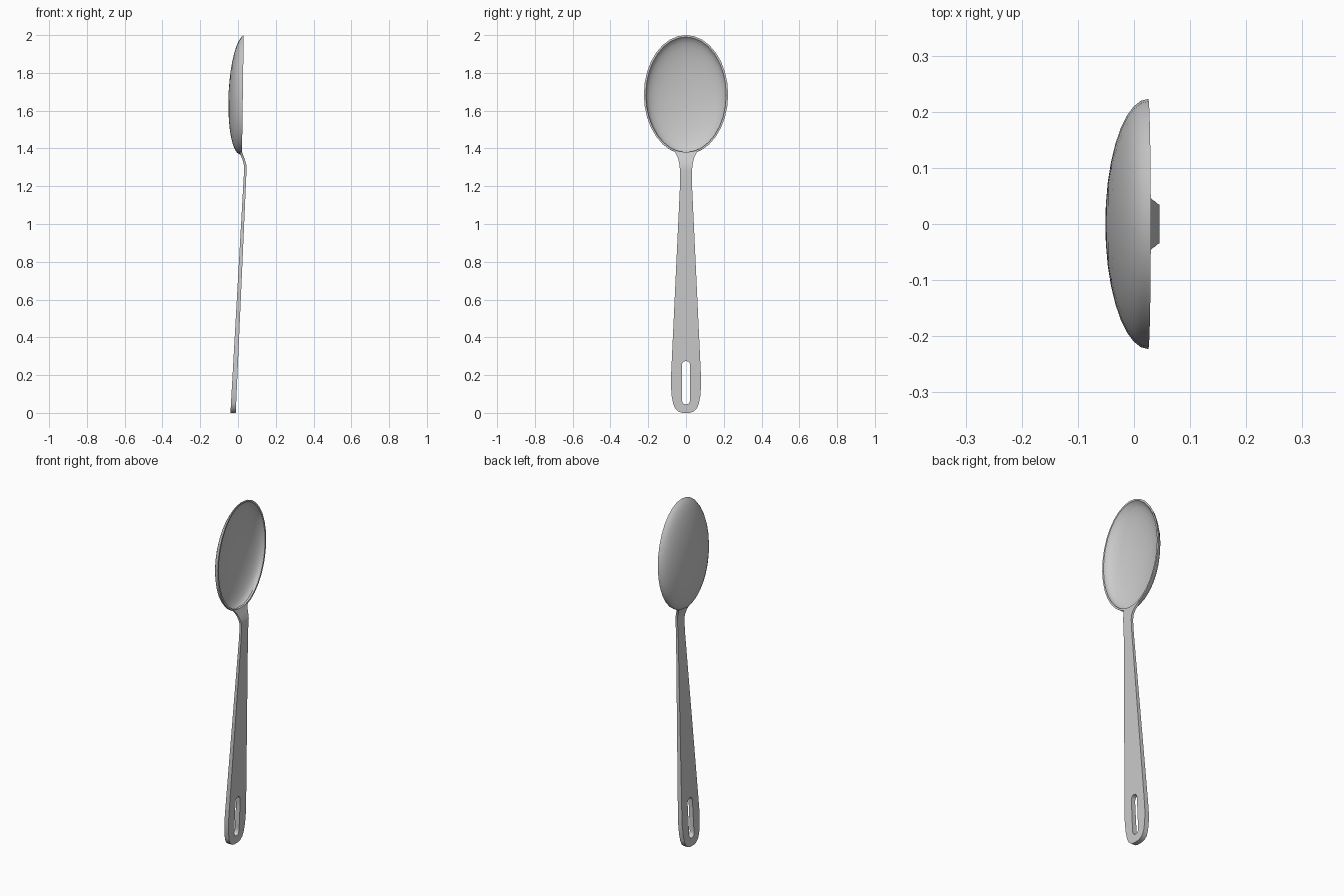
import bpy
import bmesh
from math import sin, cos, pi, radians

cube = bpy.data.objects.get("Cube")
if cube:
    bpy.data.objects.remove(cube)

metal = bpy.data.materials.new("brushed_grey_metal")
metal.use_nodes = True
GREY = (0.6, 0.6, 0.6, 1)
metal.diffuse_color = GREY
metal.node_tree.nodes["Principled BSDF"].inputs["Base Color"].default_value = GREY


def interp(keys, z):
    """Piecewise linear value at z from (z, value) pairs."""
    if z <= keys[0][0]:
        return keys[0][1]
    for (za, va), (zb, vb) in zip(keys, keys[1:]):
        if z <= zb:
            return va + (vb - va) * (z - za) / (zb - za)
    return keys[-1][1]


def finish(bm, name, mirror=False):
    bmesh.ops.recalc_face_normals(bm, faces=bm.faces)
    mesh = bpy.data.meshes.new(name)
    bm.to_mesh(mesh)
    bm.free()
    mesh.materials.append(metal)
    obj = bpy.data.objects.new(name, mesh)
    bpy.context.collection.objects.link(obj)
    bpy.ops.object.select_all(action='DESELECT')
    obj.select_set(True)
    bpy.context.view_layer.objects.active = obj
    if mirror:
        mod = obj.modifiers.new("mirror", 'MIRROR')
        mod.use_axis = (False, True, False)
        mod.merge_threshold = 0.0005
        bpy.ops.object.modifier_apply(modifier=mod.name)
    bpy.ops.object.shade_smooth_by_angle(angle=radians(35))
    return obj


# Bowl: outer and inner shells lofted from oval rings, joined at the rim
SEGMENTS, RINGS = 32, 9
RIM_Z, HALF_Z, HALF_Y = 1.685, 0.315, 0.223


def bowl_ring(bm, t, wall, depth):
    ring = []
    for i in range(SEGMENTS):
        a = 2 * pi * i / SEGMENTS
        y = (HALF_Y - wall) * cos(t) * cos(a)
        z = RIM_Z - 0.035 * sin(t) + (HALF_Z - wall) * cos(t) * sin(a)
        rim_x = 0.0255 + 0.0045 * (z - RIM_Z) / HALF_Z
        ring.append(bm.verts.new((rim_x - depth * sin(t), y, z)))
    return ring


bm = bmesh.new()
angles = [pi / 2 * k / RINGS for k in range(RINGS)]
outer = [bowl_ring(bm, t, 0, 0.076) for t in angles]
inner = [bowl_ring(bm, t, 0.01, 0.066) for t in angles]
rings = outer[::-1] + inner
for ra, rb in zip(rings, rings[1:]):
    for i in range(SEGMENTS):
        j = (i + 1) % SEGMENTS
        bm.faces.new((ra[i], ra[j], rb[j], rb[i]))
for ring, depth in ((outer[-1], 0.076), (inner[-1], 0.066)):
    tip = bm.verts.new((0.025 - depth, 0, RIM_Z - 0.035))
    for i in range(SEGMENTS):
        bm.faces.new((ring[i], ring[(i + 1) % SEGMENTS], tip))
finish(bm, "bowl")

# Handle: half outline, hanging slot and side profile, all keyed by height
width = [(0, 0.02), (0.006, 0.038), (0.02, 0.055), (0.045, 0.067), (0.09, 0.076),
         (0.15, 0.08), (0.2, 0.079), (1.2, 0.032), (1.28, 0.031), (1.32, 0.036),
         (1.35, 0.043), (1.37, 0.052), (1.382, 0.06)]
slot = [(0.045, 0), (0.048, 0.012), (0.056, 0.019), (0.068, 0.022),
        (0.252, 0.022), (0.264, 0.019), (0.272, 0.012), (0.275, 0)]
back = [(0, -0.04), (1.28, 0.032), (1.31, 0.032), (1.34, 0.024),
        (1.36, 0.016), (1.382, 0.008)]
face = [(0, -0.012), (1.28, 0.045), (1.31, 0.045), (1.34, 0.037),
        (1.36, 0.029), (1.382, 0.021)]

heights = sorted({z for keys in (width, slot, back, face) for z, v in keys})
bm = bmesh.new()
rows, open_row = [], []
for z in heights:
    w, s = interp(width, z), interp(slot, z)
    xb, xf = interp(back, z), interp(face, z)
    corners = ((xf, s), (xf, w), (xb, w), (xb, s))
    rows.append([bm.verts.new((x, y, z)) for x, y in corners])
    open_row.append(s > 0)
for k in range(len(rows) - 1):
    a, b = rows[k], rows[k + 1]
    # The inner wall exists only along the slot
    sides = 4 if open_row[k] or open_row[k + 1] else 3
    for i in range(sides):
        j = (i + 1) % 4
        bm.faces.new((a[i], a[j], b[j], b[i]))
bm.faces.new(rows[0])
bm.faces.new(rows[-1])
finish(bm, "handle", mirror=True)
